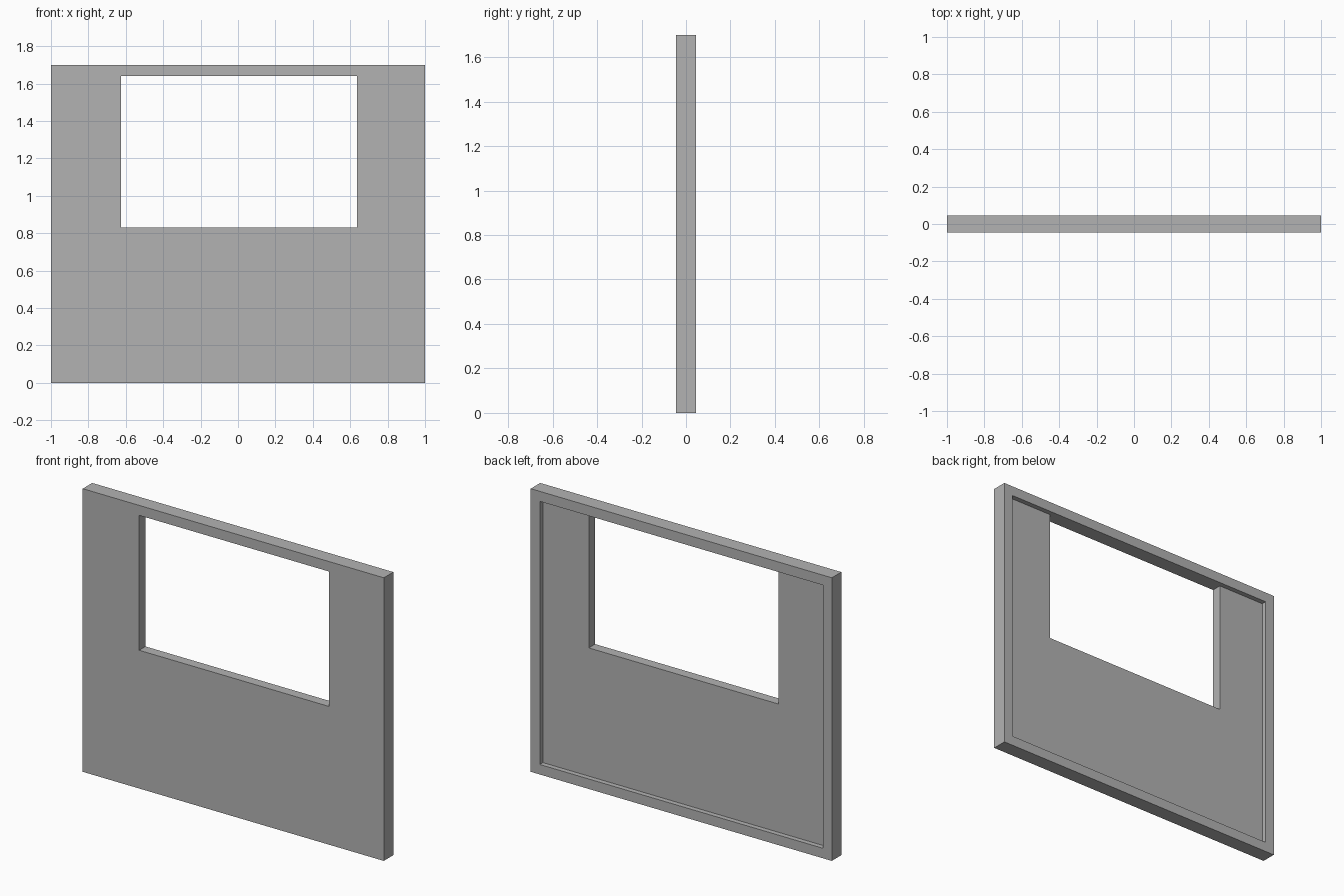
import bpy

default = bpy.data.objects.get("Cube")
if default:
    bpy.data.objects.remove(default, do_unlink=True)

WIDTH, DEPTH, HEIGHT = 2.0, 0.09, 1.70
BORDER = 0.06           # rim around the back recess
RECESS = 0.03           # depth of the back recess
TOP = HEIGHT - BORDER   # recess and window share this top edge

grey = bpy.data.materials.new("plain grey")
grey.use_nodes = True
colour = (0.45, 0.45, 0.45, 1)
grey.diffuse_color = colour
grey.node_tree.nodes["Principled BSDF"].inputs["Base Color"].default_value = colour


def box(name, low, high):
    """Box between two opposite corners."""
    centre = [(a + b) / 2 for a, b in zip(low, high)]
    bpy.ops.mesh.primitive_cube_add(size=1, location=centre)
    obj = bpy.context.object
    obj.name = name
    obj.scale = [b - a for a, b in zip(low, high)]
    bpy.ops.object.transform_apply(location=True, rotation=False, scale=True)
    obj.data.materials.append(grey)
    return obj


def cut(target, cutter):
    """Subtract a hidden cutter from the target."""
    cutter.hide_render = True
    mod = target.modifiers.new(cutter.name, "BOOLEAN")
    mod.operation = "DIFFERENCE"
    mod.solver = "EXACT"
    mod.object = cutter
    bpy.context.view_layer.objects.active = target
    bpy.ops.object.modifier_apply(modifier=mod.name)
    bpy.data.objects.remove(cutter, do_unlink=True)


# Wall slab
wall = box("wall_panel", (-WIDTH / 2, -DEPTH / 2, 0), (WIDTH / 2, DEPTH / 2, HEIGHT))

# Shallow recess in the back, leaving a rim
inner = WIDTH / 2 - BORDER
cut(wall, box("back_recess", (-inner, DEPTH / 2 - RECESS, BORDER), (inner, DEPTH, TOP)))

# Window opening, cut right through
cut(wall, box("window_opening", (-0.625, -DEPTH, 0.83), (0.635, DEPTH, TOP)))
